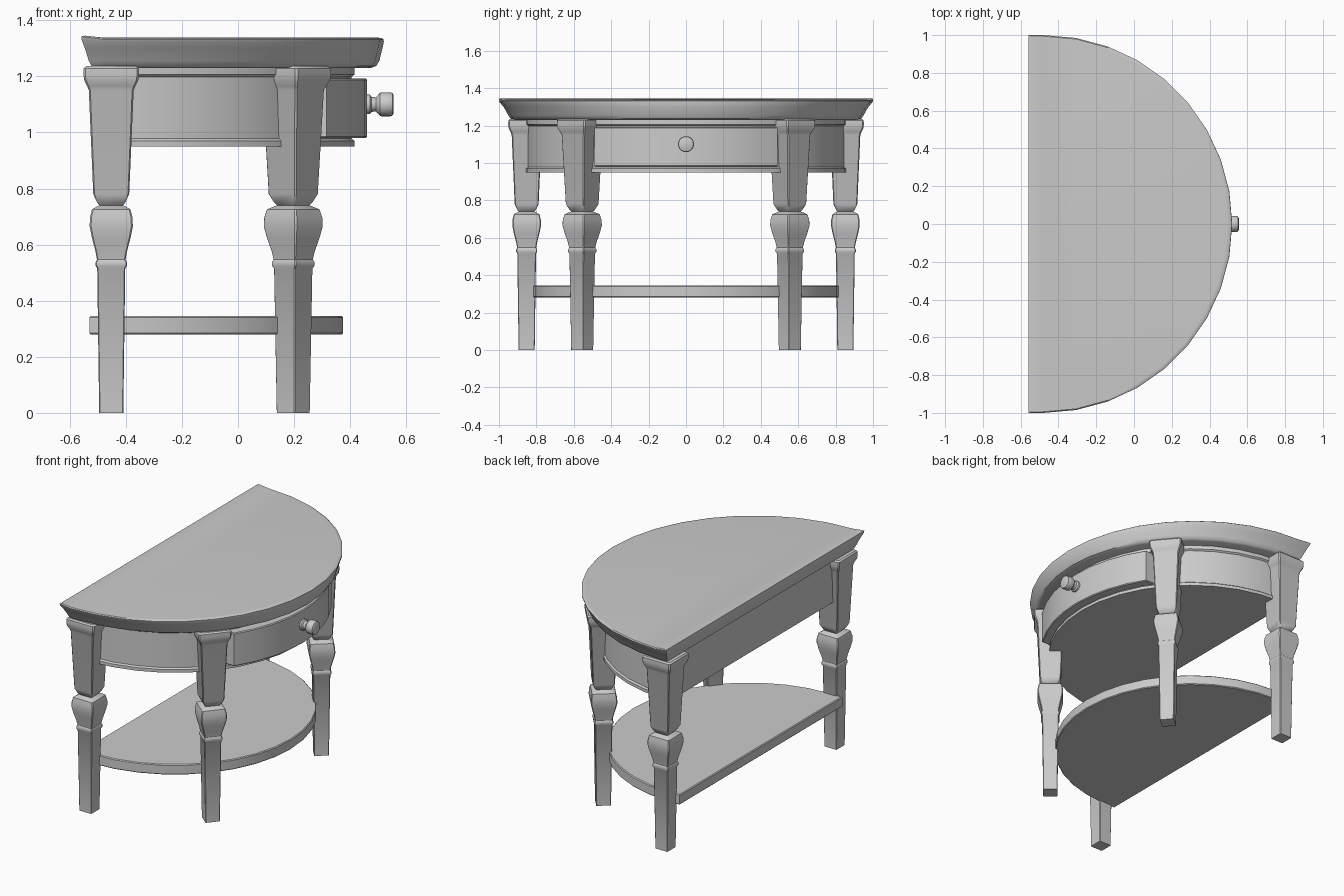
import bpy, bmesh
from math import sin, cos, pi, radians, asin, sqrt

if "Cube" in bpy.data.objects:
    bpy.data.objects.remove(bpy.data.objects["Cube"])


def loft(name, rings):
    """Skin a stack of equal-length point loops and cap both ends."""
    bm = bmesh.new()
    loops = [[bm.verts.new(p) for p in ring] for ring in rings]
    n = len(loops[0])
    for a, b in zip(loops, loops[1:]):
        for i in range(n):
            j = (i + 1) % n
            bm.faces.new((a[i], a[j], b[j], b[i]))
    bm.faces.new(loops[0][::-1])
    bm.faces.new(loops[-1])
    bmesh.ops.recalc_face_normals(bm, faces=bm.faces)
    me = bpy.data.meshes.new(name)
    bm.to_mesh(me)
    bm.free()
    ob = bpy.data.objects.new(name, me)
    bpy.context.collection.objects.link(ob)
    return ob


def half_round(z, rx, ry, cx, back, lift=0.0, n=18):
    """D-shaped loop: half ellipse plus a short straight run to a flat back."""
    arc = [(cx + rx * cos(t), ry * sin(t), z)
           for t in (-pi / 2 + pi * i / n for i in range(n + 1))]
    return arc + [(back, ry, z + lift), (back, -ry, z + lift)]


# Table top with flared edge and slightly raised back lip
loft("table_top", [half_round(z, rx, ry, -0.48, b, l) for z, rx, ry, b, l in [
    (1.230, 0.955, 0.925, -0.505, 0),
    (1.237, 0.973, 0.938, -0.522, 0),
    (1.255, 0.984, 0.950, -0.532, 0),
    (1.300, 0.995, 0.975, -0.546, 0),
    (1.324, 1.000, 0.997, -0.558, 0.008),
    (1.332, 0.999, 1.000, -0.558, 0.010),
    (1.337, 0.992, 0.994, -0.545, 0.008),
    (1.338, 0.975, 0.980, -0.490, 0)]])

# Apron with thin mouldings above and below
loft("apron", [half_round(z, r, r, -0.445, -0.49) for z, r in [
    (0.950, 0.860), (0.970, 0.860), (0.978, 0.850),
    (1.198, 0.850), (1.206, 0.860), (1.232, 0.860)]])

# Lower shelf
loft("shelf", [half_round(z, r, r, -0.445, b) for z, r, b in [
    (0.280, 0.815, -0.525), (0.285, 0.820, -0.530),
    (0.340, 0.820, -0.530), (0.345, 0.815, -0.525)]])


# Curved drawer front
def drawer_loop(z, r, hw):
    a = asin(hw / r)
    arc = [(-0.445 + r * cos(t), r * sin(t), z)
           for t in (-a + 2 * a * i / 8 for i in range(9))]
    return arc + [(0.2, hw, z), (0.2, -hw, z)]


loft("drawer_front", [drawer_loop(*p) for p in [
    (0.980, 0.900, 0.485), (0.985, 0.905, 0.490),
    (1.187, 0.905, 0.490), (1.192, 0.900, 0.485)]])

# Turned drawer knob
loft("drawer_knob", [[(x, r * cos(2 * pi * i / 20), 1.10 + r * sin(2 * pi * i / 20))
                      for i in range(20)] for x, r in [
    (0.445, 0.035), (0.470, 0.035), (0.476, 0.027), (0.492, 0.025), (0.500, 0.034),
    (0.506, 0.041), (0.515, 0.043), (0.542, 0.043), (0.551, 0.040), (0.555, 0.032)]])

# Legs: square section following a baluster profile (height, half width)
LEG = [(0.0, 0.043), (0.515, 0.050), (0.525, 0.056), (0.537, 0.056), (0.547, 0.051),
       (0.575, 0.056), (0.625, 0.069), (0.665, 0.077), (0.695, 0.076), (0.725, 0.069),
       (0.733, 0.056), (0.740, 0.042), (0.750, 0.050), (0.780, 0.064), (1.150, 0.080),
       (1.165, 0.086), (1.185, 0.096), (1.205, 0.099), (1.228, 0.098), (1.236, 0.090)]


def leg(name, x, y, angle):
    k = 0.93
    section = [(1, -k), (1, k), (k, 1), (-k, 1), (-1, k), (-1, -k), (-k, -1), (k, -1)]
    ob = loft(name, [[(h * u, h * v, z) for u, v in section] for z, h in LEG])
    ob.location = (x, y, 0)
    ob.rotation_euler.z = angle


for side, tag in ((-1, "left"), (1, "right")):
    leg("back_leg_" + tag, -0.452, side * 0.852, 0)
    leg("front_leg_" + tag, 0.197, side * 0.555, side * radians(40))

# Smooth shading with sharp creases
for ob in bpy.context.collection.objects:
    ob.select_set(True)
    bpy.context.view_layer.objects.active = ob
bpy.ops.object.shade_smooth_by_angle(angle=radians(35))
